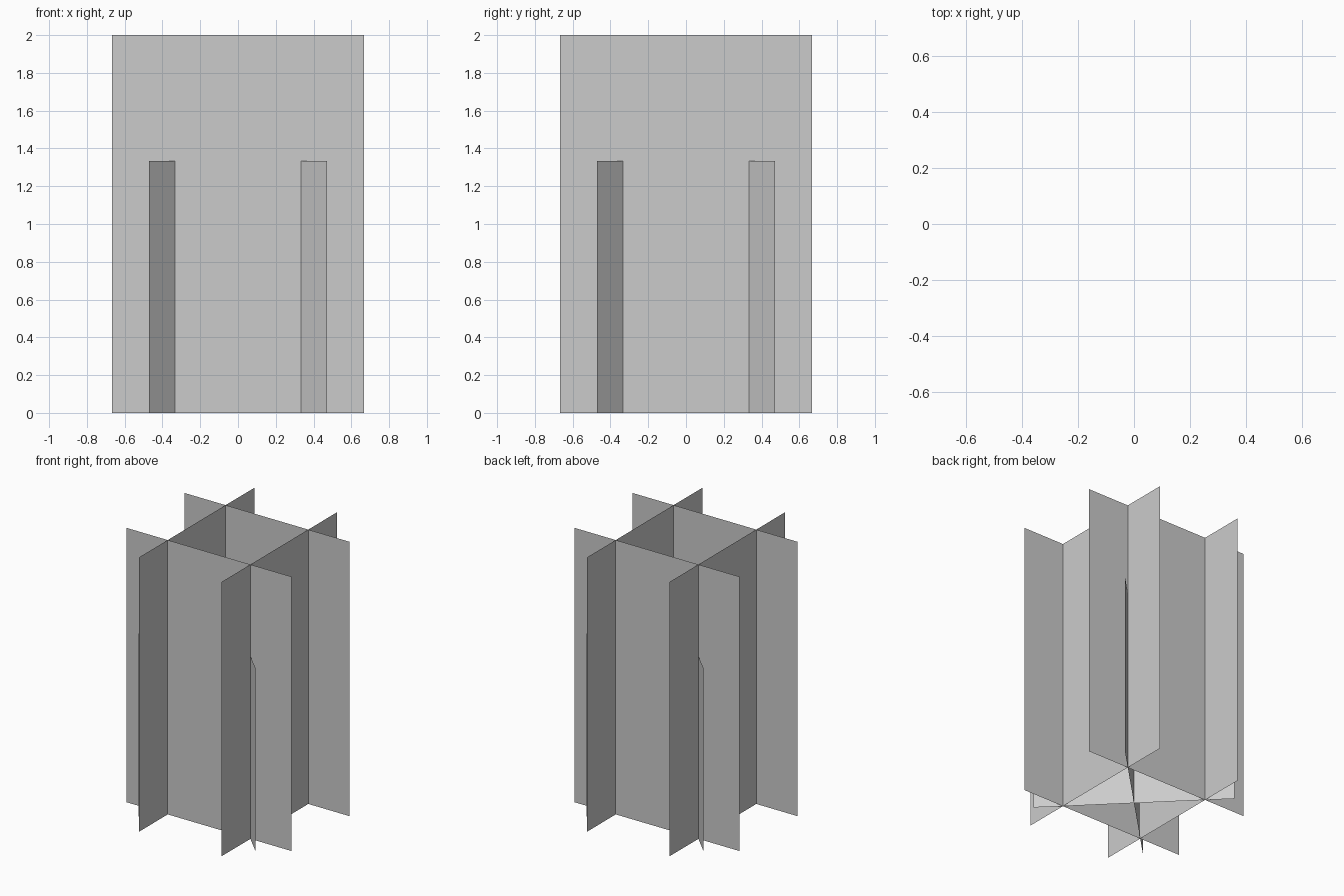
import bpy
from math import pi, cos, sin
from mathutils import Vector

if "Cube" in bpy.data.objects:
    bpy.data.objects.remove(bpy.data.objects["Cube"])

HALF = 2 / 3      # half width of every sheet
INSET = 1 / 3     # distance of the grid sheets from the centre


def sheet(name, angle, offset, height):
    """Single upright rectangle, turned by angle and pushed along its normal."""
    along = Vector((cos(angle), sin(angle), 0))
    base = Vector((sin(angle), -cos(angle), 0)) * offset
    up = Vector((0, 0, height))
    verts = [base - along * HALF, base + along * HALF,
             base + along * HALF + up, base - along * HALF + up]
    mesh = bpy.data.meshes.new(name)
    mesh.from_pydata(verts, [], [(0, 1, 2, 3)])
    obj = bpy.data.objects.new(name, mesh)
    bpy.context.collection.objects.link(obj)
    return obj


# Four tall sheets crossing in a grid
for i, name in enumerate(("front", "right", "back", "left")):
    sheet(f"tall_sheet_{name}", i * pi / 2, INSET, 2.0)

# Two shorter sheets crossing on the diagonals
sheet("diagonal_sheet_a", pi / 4, 0, 4 / 3)
sheet("diagonal_sheet_b", -pi / 4, 0, 4 / 3)
